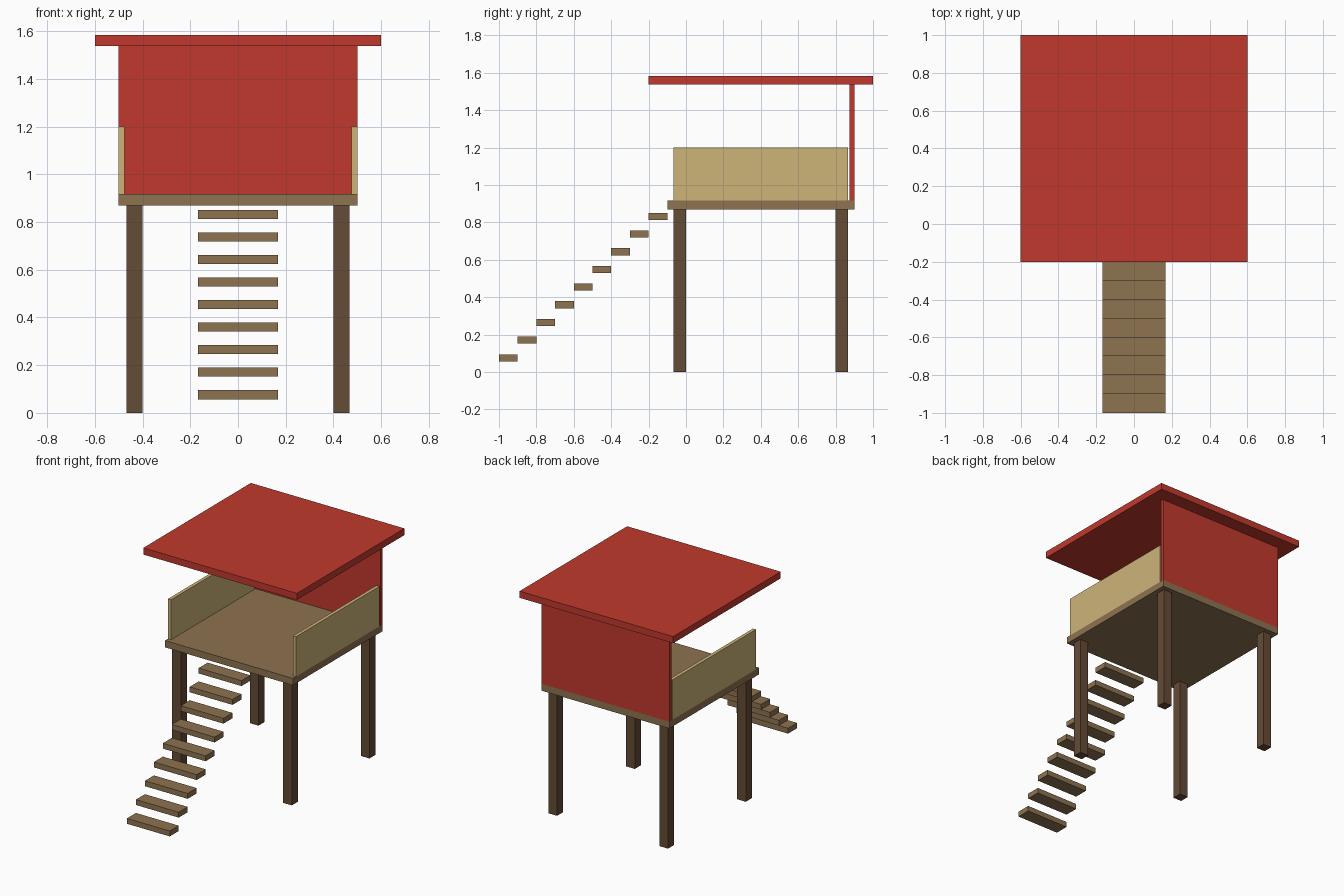
import bpy

if "Cube" in bpy.data.objects:
    bpy.data.objects.remove(bpy.data.objects["Cube"])


def material(name, rgb):
    # 8-bit display colour to linear
    mat = bpy.data.materials.new(name)
    mat.diffuse_color = [(c / 255 / 12.92 if c < 11 else ((c / 255 + 0.055) / 1.055) ** 2.4) for c in rgb] + [1]
    mat.use_nodes = True
    mat.node_tree.nodes["Principled BSDF"].inputs["Base Color"].default_value = mat.diffuse_color
    return mat


RED = material("red_paint", (192, 57, 45))
TAN = material("light_wood", (205, 180, 120))
WOOD = material("plank_wood", (142, 115, 80))
DARK = material("dark_wood", (101, 76, 54))


def box(name, x, y, z, mat):
    """Box spanning the given (min, max) ranges."""
    spans = (x, y, z)
    bpy.ops.mesh.primitive_cube_add(size=1, location=[(a + b) / 2 for a, b in spans])
    ob = bpy.context.object
    ob.name = name
    ob.scale = [b - a for a, b in spans]
    bpy.ops.object.transform_apply(location=False, rotation=False, scale=True)
    ob.data.materials.append(mat)
    return ob


FLOOR_BOTTOM, FLOOR_TOP = 0.87, 0.918
ROOF_BOTTOM, ROOF_TOP = 1.537, 1.584

# Platform, back wall and roof
box("floor", (-0.5, 0.5), (-0.1, 0.9), (FLOOR_BOTTOM, FLOOR_TOP), WOOD)
box("back_wall", (-0.5, 0.5), (0.875, 0.9), (FLOOR_TOP, ROOF_BOTTOM), RED)
box("roof", (-0.6, 0.6), (-0.2, 1.0), (ROOF_BOTTOM, ROOF_TOP), RED)

# Side walls and legs, left and right
for side, s in (("left", -1), ("right", 1)):
    box(f"{side}_side_wall", sorted((s * 0.476, s * 0.5)), (-0.067, 0.865), (FLOOR_TOP, 1.2), TAN)
    for end, y in (("front", -0.067), ("back", 0.8)):
        box(f"{end}_{side}_leg", sorted((s * 0.4, s * 0.467)), (y, y + 0.067), (0, FLOOR_BOTTOM), DARK)

# Floating stair treads
for i in range(9):
    y, z = -1 + 0.1 * i, 0.057 + 0.0945 * i
    box(f"stair_tread_{i + 1}", (-0.167, 0.167), (y, y + 0.1), (z, z + 0.038), WOOD)
